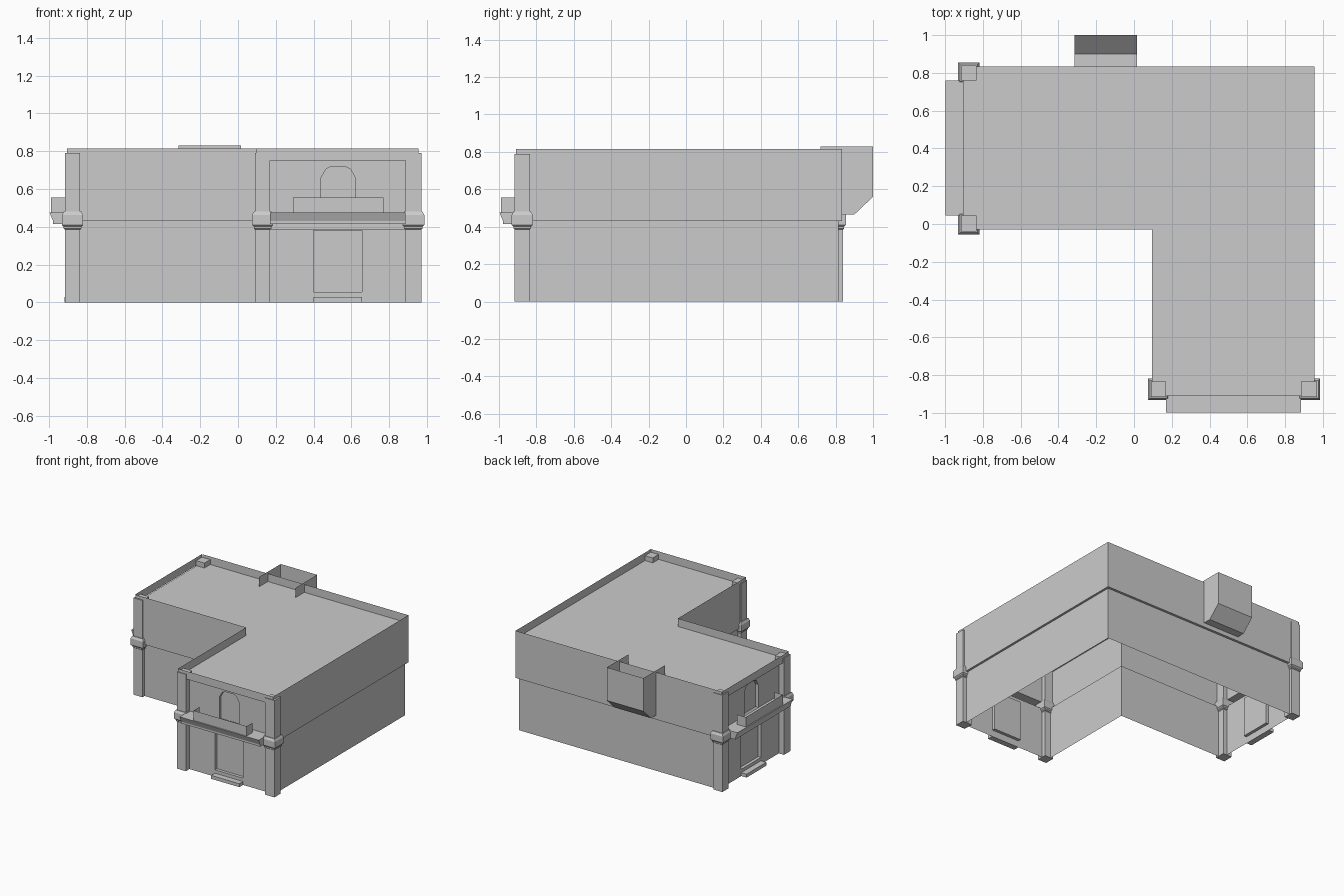
import bpy, bmesh
from mathutils import Matrix, Vector

cube = bpy.data.objects.get("Cube")
if cube:
    bpy.data.objects.remove(cube)

plaster = bpy.data.materials.new("light_grey_plaster")
plaster.use_nodes = True
GREY = (0.6, 0.6, 0.6, 1)
plaster.diffuse_color = GREY
plaster.node_tree.nodes["Principled BSDF"].inputs["Base Color"].default_value = GREY

# Quarter turn that carries the front facade onto the left arm's end
FRONT = Matrix.Identity(4)
SIDE = Matrix.Translation((0, 0.93, 0)) @ Matrix.Rotation(-1.5707963, 4, 'Z')

LOW, TOP, ROOF = 0.43, 0.815, 0.75


def build(name, faces, place=FRONT):
    """Make one flat-shaded object from a list of polygons."""
    bm = bmesh.new()
    for pts in faces:
        bm.faces.new([bm.verts.new(place @ Vector(p)) for p in pts])
    bmesh.ops.remove_doubles(bm, verts=bm.verts, dist=0.0005)
    mesh = bpy.data.meshes.new(name)
    bm.to_mesh(mesh)
    bm.free()
    mesh.materials.append(plaster)
    obj = bpy.data.objects.new(name, mesh)
    bpy.context.collection.objects.link(obj)
    return obj


def strip(a, b):
    """Quads joining two open polylines."""
    return [[a[i], a[i + 1], b[i + 1], b[i]] for i in range(len(a) - 1)]


def at_z(path, z):
    return [(x, y, z) for x, y in path]


def loft(rings):
    """Closed-ring loft through rectangles (x0, x1, y0, y1, z)."""
    loops = []
    for x0, x1, y0, y1, z in rings:
        loop = [(x0, y0, z), (x1, y0, z), (x1, y1, z), (x0, y1, z)]
        loops.append(loop + loop[:1])
    faces = []
    for a, b in zip(loops, loops[1:]):
        faces += strip(a, b)
    return faces + [loops[0][3::-1], loops[-1][:4]]


def box(x0, x1, y0, y1, z0, z1):
    return loft([(x0, x1, y0, y1, z0), (x0, x1, y0, y1, z1)])


def recessed_wall(x0, x1, z0, z1, opening, y, depth):
    """Wall face with a doorway cut up from its lower edge and a set-back door."""
    outline = [(x0, z0)] + opening + [(x1, z0), (x1, z1), (x0, z1)]
    near = [(x, y, z) for x, z in opening]
    far = [(x, y + depth, z) for x, z in opening]
    return [[(x, y, z) for x, z in outline], far[::-1]] + strip(near, far)


# Long walls: overhanging upper storey, inset lower storey, lip between
paths = {
    "outer": ([(0.955, -0.91), (0.955, 0.835), (-0.905, 0.835)],
              [(0.937, -0.88), (0.937, 0.815), (-0.88, 0.815)]),
    "courtyard": ([(-0.905, -0.03), (0.095, -0.03), (0.095, -0.91)],
                  [(-0.88, -0.012), (0.113, -0.012), (0.113, -0.88)]),
}
for side, (upper, lower) in paths.items():
    build(side + "_upper_walls", strip(at_z(upper, LOW), at_z(upper, TOP)))
    build(side + "_lower_walls", strip(at_z(lower, 0), at_z(lower, LOW)))
    build(side + "_wall_lip", strip(at_z(lower, LOW), at_z(upper, LOW)))

# Flat roof below the parapet
build("roof", [at_z(paths["outer"][0] + paths["courtyard"][0], ROOF)])

# Two identical end facades
P0, P1 = 0.17, 0.885
WALL = -0.87
for label, place in (("front", FRONT), ("side", SIDE)):
    build(label + "_lintel", [[(0.095, -0.91, ROOF), (0.955, -0.91, ROOF),
                               (0.955, -0.91, TOP), (0.095, -0.91, TOP)]], place)

    # Ground floor wall, doorway, sill and step
    d0, d1, sill = 0.4, 0.655, 0.055
    door = [(d0, sill), (d0, 0.38), (d1, 0.38), (d1, sill)]
    build(label + "_lower_facade",
          recessed_wall(P0, P1, sill, 0.415, door, WALL, 0.025), place)
    build(label + "_door_sill", [[(P0, WALL, 0), (P1, WALL, 0), (P1, WALL, sill), (P0, WALL, sill)],
                                 [(d0, WALL, sill), (d1, WALL, sill),
                                  (d1, WALL + 0.025, sill), (d0, WALL + 0.025, sill)]], place)
    build(label + "_door_step", box(d0, d1, -0.918, WALL, 0, 0.028), place)
    build(label + "_beam", box(P0, P1, -0.89, WALL, 0.385, 0.42), place)

    # Upper wall with arched balcony door
    arch = [(0.44, 0.475), (0.44, 0.66), (0.465, 0.705), (0.49, 0.717),
            (0.57, 0.717), (0.595, 0.705), (0.62, 0.66), (0.62, 0.475)]
    build(label + "_upper_facade",
          recessed_wall(P0, P1, 0.475, ROOF, arch, WALL, 0.025), place)

    # Balcony slab and railing
    profile = [(WALL, 0.475), (-0.997, 0.475), (-0.978, 0.43), (-0.978, 0.415), (WALL, 0.415)]
    ends = [[(x, y, z) for y, z in profile] for x in (P0, P1)]
    build(label + "_balcony_slab", strip(*ends) + ends, place)
    rail = [(0.29, -0.91), (0.29, -0.988), (0.77, -0.988), (0.77, -0.91)]
    build(label + "_balcony_rail", strip(at_z(rail, 0.475), at_z(rail, 0.555)), place)

    # Corner posts with flared bands
    for end, x0, x1 in (("first", 0.09, P0), ("second", P1, 0.97)):
        y0, y1 = -0.916, -0.835
        build(f"{label}_{end}_post", box(x0, x1, y0, y1, 0, 0.79), place)
        rings = [(x0 - g, x1 + g, y0 - g, y1 + g, z) for g, z in
                 ((0, 0.385), (0.006, 0.39), (0.006, 0.4), (0.016, 0.41),
                  (0.016, 0.462), (0.006, 0.48))]
        build(f"{label}_{end}_post_band", loft(rings), place)

# Open-topped box hung on the back wall, with side fins crossing the parapet
B0, B1, BT = -0.315, 0.015, 0.83
shell = [(0.835, 0.465), (0.9, 0.465), (1.0, 0.56), (1.0, BT)]
cheek = shell + [(0.835, BT)]
fin = [(0.72, ROOF), (0.835, ROOF), (0.835, BT), (0.72, BT)]
build("back_chute_shell", strip(*[[(x, y, z) for y, z in shell] for x in (B0, B1)]))
for label, x in (("right", B0), ("left", B1)):
    build(label + "_chute_cheek", [[(x, y, z) for y, z in cheek]])
    build(label + "_chute_fin", [[(x, y, z) for y, z in fin]])
